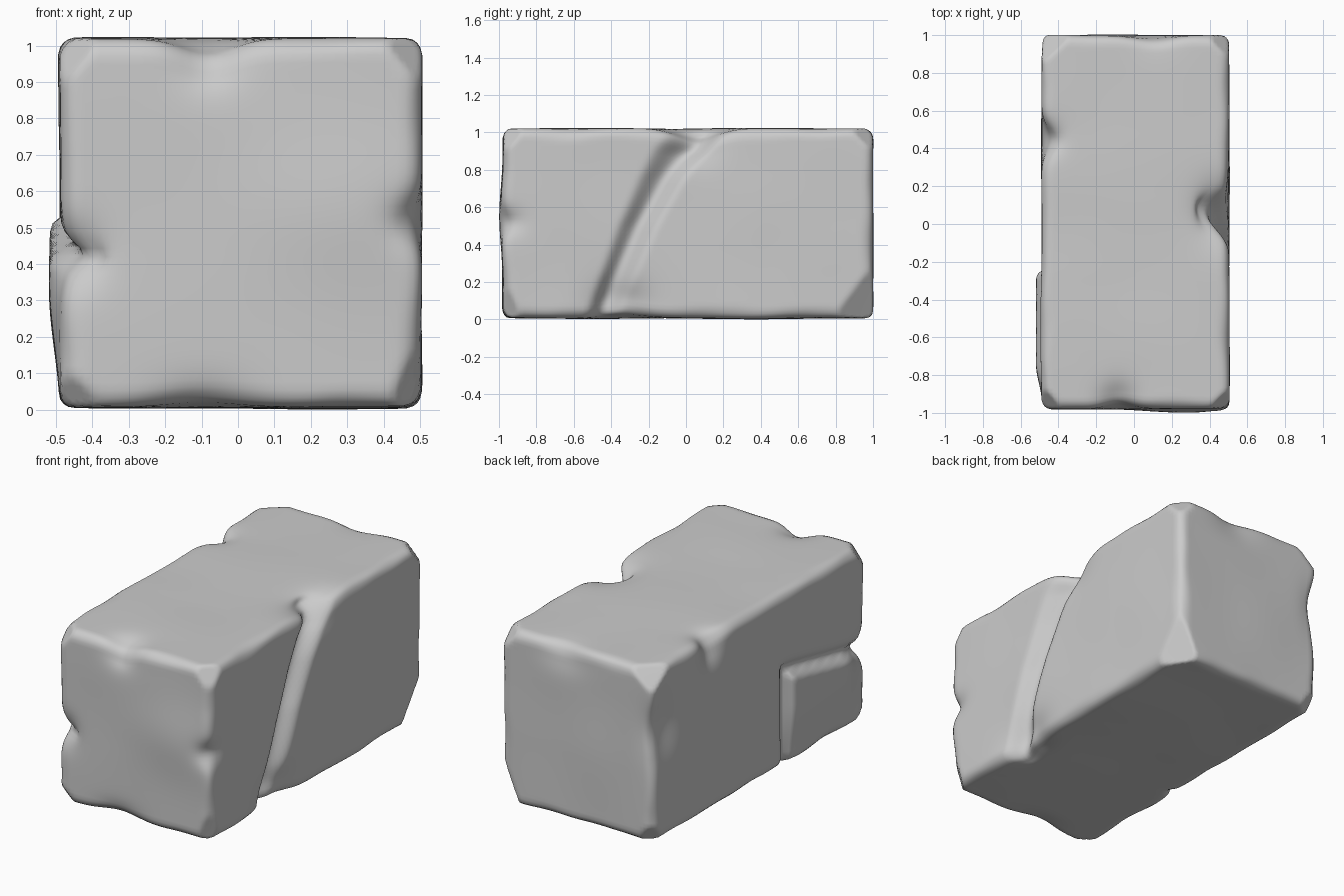
import bpy, bmesh, math
from mathutils import Vector, noise

if "Cube" in bpy.data.objects:
    bpy.data.objects.remove(bpy.data.objects["Cube"])

LO = Vector((-0.49, -0.98, 0.005))
HI = Vector((0.505, 1.0, 1.02))


def smooth(a, b, v):
    t = max(0.0, min(1.0, (v - a) / (b - a)))
    return t * t * (3 - 2 * t)


def lerp_table(table, v):
    for (a, p), (b, q) in zip(table, table[1:]):
        if v <= b:
            return p + (q - p) * max(0.0, (v - a) / (b - a))
    return table[-1][1]


# corner chips: side of x, y, z (0 low, 1 high) and cut length along each axis
CHIPS = [((1, 1, 0), (.13, .22, .30)), ((1, 0, 0), (.09, .10, .26)),
         ((0, 0, 0), (.13, .10, .13)), ((0, 0, 1), (.12, .14, .14)),
         ((1, 0, 1), (.12, .12, .14)), ((0, 1, 1), (.17, .16, .14)),
         ((1, 1, 1), (.13, .13, .13)), ((0, 1, 0), (.12, .12, .14))]

# edge dents: centre, radii, push
DENTS = [((-.08, -.98, 1.0), (.10, .12, .10), (0, .03, -.05)),
         ((-.49, .45, 1.0), (.10, .09, .13), (.05, 0, -.04)),
         ((.48, .06, 1.0), (.13, .15, .16), (-.03, 0, -.06)),
         ((.505, -.35, .05), (.12, .16, .13), (-.05, 0, .03)),
         ((.505, -.98, .52), (.08, .10, .07), (-.03, .03, 0)),
         ((-.47, -.98, .42), (.09, .12, .09), (.03, .04, 0)),
         ((-.49, .92, .65), (.10, .14, .18), (.04, -.02, 0)),
         ((.25, -.98, .55), (.25, .10, .20), (0, -.02, 0)),
         ((-.1, -.98, 0), (.14, .10, .08), (0, .02, .02)),
         ((.1, 1.0, .98), (.15, .10, .10), (0, -.02, -.01))]

CRACK = [(0, -.42), (.2, -.35), (.5, -.22), (.75, -.08), (.9, .02), (1.03, .14)]


def sculpt(p):
    # worn, rounded edges
    r = 0.055 + 0.03 * noise.noise(p * 4.0)
    inner = Vector([max(l + r, min(h - r, c)) for c, l, h in zip(p, LO, HI)])
    d = p - inner
    if d.length > 1e-6:
        p = inner + d.normalized() * r
    # corner chips
    for side, cut in CHIPS:
        a = [(HI[i] - p[i]) if side[i] else (p[i] - LO[i]) for i in range(3)]
        s = sum(a[i] / cut[i] for i in range(3))
        if s < 1:
            g = Vector([(-1 if side[i] else 1) / cut[i] for i in range(3)])
            p = p + g * ((1 - s) / g.length_squared)
    q = p.copy()
    # edge dents
    for c, rad, push in DENTS:
        e = sum(((q[i] - c[i]) / rad[i]) ** 2 for i in range(3))
        if e < 6:
            p = p + Vector(push) * math.exp(-e)
    # diagonal crack on the right side
    if q.x > 0.3:
        t = q.y - lerp_table(CRACK, q.z)
        left = smooth(-.13 - .10 * q.z * q.z, -.04, t)
        groove = left * (1 - smooth(-.04, .08, t))
        p.x -= (0.06 + 0.025 * q.z) * groove * smooth(.3, .48, q.x)
    # raised slab and seam on the left side
    if q.x < -0.3:
        w = 1 - smooth(-.48, -.32, q.x)
        top = 0.57 + 0.20 * min(0.0, q.y + 0.22)
        u = min(top - q.z, q.y * -1 - 0.22)
        if q.y < -0.15:
            fade = smooth(-.95, -.75, q.y) * smooth(0, .35, q.z)
            p.x -= 0.03 * w * smooth(0, .05, u) * fade
        seam = math.exp(-(u / .035) ** 2)
        p.x += 0.04 * w * seam * (1 - smooth(-.26, -.12, q.y))
    # uneven stone faces
    p += noise.noise_vector(q * 2.3) * 0.006
    p.z = max(0.0, p.z)
    return p


# dense block assembled from six grids
bm = bmesh.new()
N = (44, 88, 44)
for axis in range(3):
    u, v = [i for i in range(3) if i != axis]
    for end in (LO, HI):
        rows = []
        for i in range(N[u] + 1):
            row = []
            for j in range(N[v] + 1):
                co = Vector((0, 0, 0))
                co[axis] = end[axis]
                co[u] = LO[u] + (HI[u] - LO[u]) * i / N[u]
                co[v] = LO[v] + (HI[v] - LO[v]) * j / N[v]
                row.append(bm.verts.new(co))
            rows.append(row)
        for a, b in zip(rows, rows[1:]):
            for j in range(N[v]):
                bm.faces.new((a[j], b[j], b[j + 1], a[j + 1]))
bmesh.ops.remove_doubles(bm, verts=bm.verts[:], dist=1e-4)
bmesh.ops.recalc_face_normals(bm, faces=bm.faces[:])
for vert in bm.verts:
    vert.co = sculpt(vert.co.copy())
for f in bm.faces:
    f.smooth = True

mesh = bpy.data.meshes.new("stone_block")
bm.to_mesh(mesh)
bm.free()
block = bpy.data.objects.new("stone_block", mesh)
bpy.context.collection.objects.link(block)
